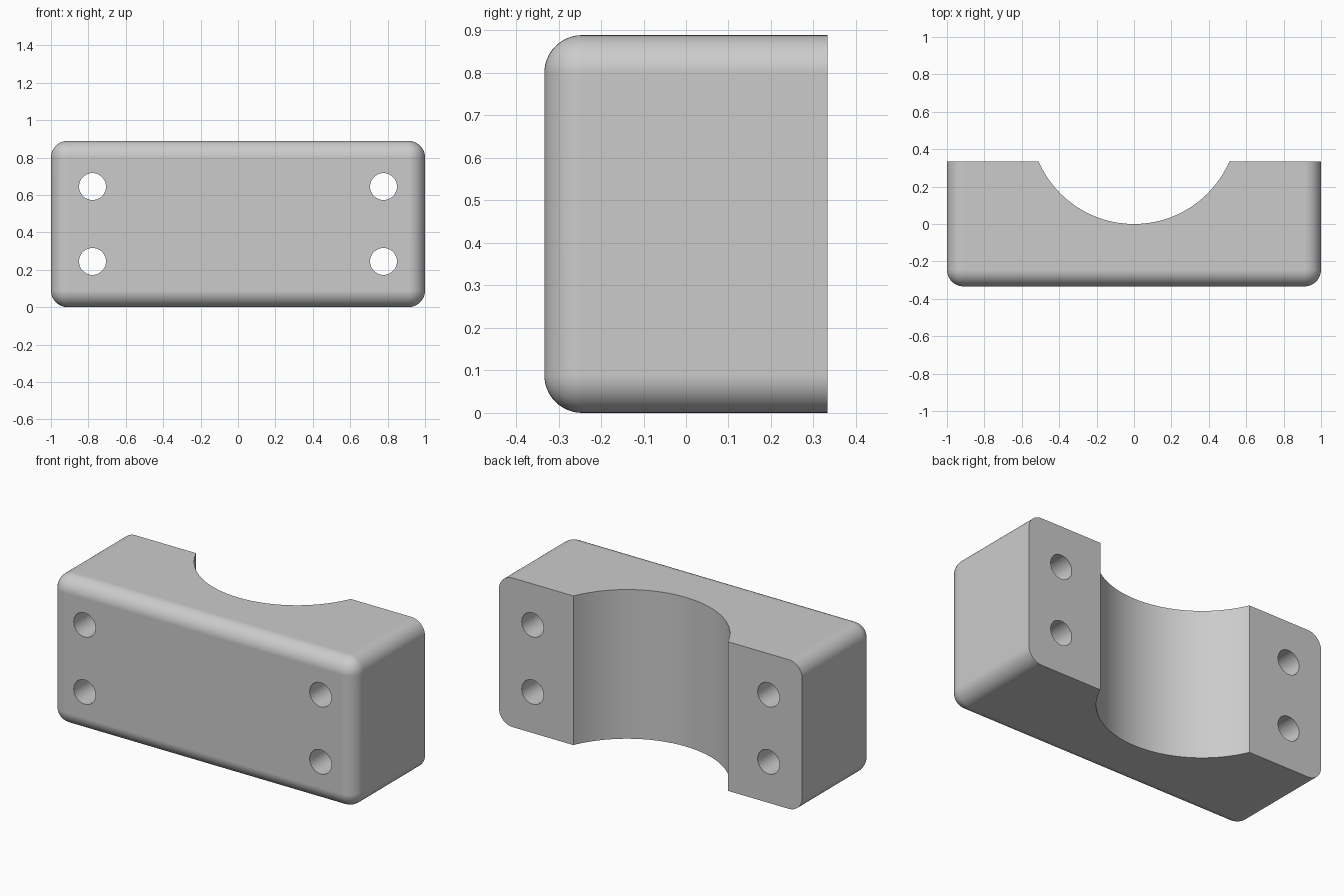
import bpy
import bmesh
import math
from mathutils import Matrix

WIDTH, DEPTH, HEIGHT = 2.0, 0.667, 0.889
ROUND = 0.089

cube = bpy.data.objects.get("Cube")
if cube:
    bpy.data.objects.remove(cube, do_unlink=True)

grey = bpy.data.materials.new("light_grey")
grey.use_nodes = True
colour = (0.6, 0.6, 0.6, 1)
grey.diffuse_color = colour
grey.node_tree.nodes["Principled BSDF"].inputs["Base Color"].default_value = colour


def add_object(name, bm):
    mesh = bpy.data.meshes.new(name)
    bm.to_mesh(mesh)
    bm.free()
    mesh.materials.append(grey)
    obj = bpy.data.objects.new(name, mesh)
    bpy.context.collection.objects.link(obj)
    return obj


def cylinder(name, radius, length, sides, matrix):
    bm = bmesh.new()
    bmesh.ops.create_cone(bm, cap_ends=True, segments=sides, radius1=radius,
                          radius2=radius, depth=length, matrix=matrix)
    obj = add_object(name, bm)
    obj.hide_render = True
    return obj


# Block, rounded everywhere except around the flat back face
bm = bmesh.new()
bmesh.ops.create_cube(bm, size=1, matrix=Matrix.Translation((0, 0, HEIGHT / 2))
                      @ Matrix.Diagonal((WIDTH, DEPTH, HEIGHT, 1)))
rounded = [e for e in bm.edges if min(v.co.y for v in e.verts) < 0]
bmesh.ops.bevel(bm, geom=rounded, offset=ROUND, offset_type='OFFSET',
                segments=12, profile=0.5, affect='EDGES')
block = add_object("clamp_block", bm)

# Half-round saddle in the back
cutters = [cylinder("saddle_cutter", 0.556, 2, 128,
                    Matrix.Translation((0, 0.556, HEIGHT / 2)))]

# Four bolt holes running front to back
for side in (-1, 1):
    for level in (-1, 1):
        place = Matrix.Translation((side * 0.778, 0, HEIGHT / 2 + level * 0.2))
        cutters.append(cylinder("bolt_hole_cutter", 0.072, 2, 48,
                                place @ Matrix.Rotation(math.pi / 2, 4, 'X')))

bpy.ops.object.select_all(action='DESELECT')
block.select_set(True)
bpy.context.view_layer.objects.active = block
for cutter in cutters:
    cut = block.modifiers.new(cutter.name, 'BOOLEAN')
    cut.operation = 'DIFFERENCE'
    cut.solver = 'EXACT'
    cut.object = cutter
    bpy.ops.object.modifier_apply(modifier=cut.name)
    bpy.data.objects.remove(cutter, do_unlink=True)

# Smooth rounds, crisp cut edges and flat main faces
bpy.ops.object.shade_smooth_by_angle(angle=math.radians(30))
weighted = block.modifiers.new("flat_faces", 'WEIGHTED_NORMAL')
weighted.keep_sharp = True
